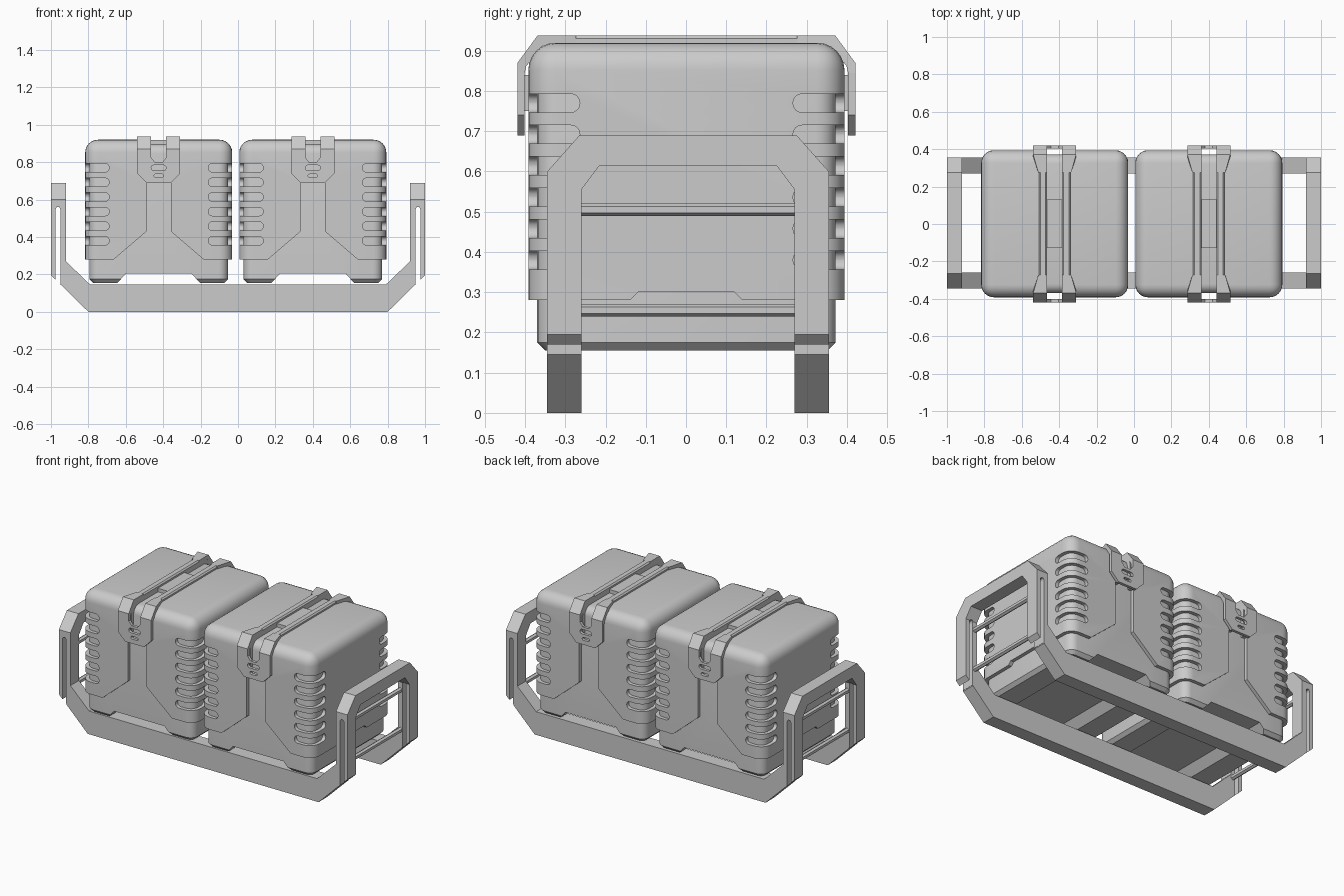
import bpy, bmesh
from mathutils import Vector
from math import radians, pi

if "Cube" in bpy.data.objects:
    bpy.data.objects.remove(bpy.data.objects["Cube"])


def finish(bm, name):
    bmesh.ops.recalc_face_normals(bm, faces=bm.faces[:])
    me = bpy.data.meshes.new(name)
    bm.to_mesh(me)
    bm.free()
    ob = bpy.data.objects.new(name, me)
    bpy.context.collection.objects.link(ob)
    return ob


def prism(name, pts, axis, a, b):
    """Profile (p, z) extruded along x or y from a to b."""
    bm = bmesh.new()
    at = (lambda p, t: (t, p[0], p[1])) if axis == 'x' else (lambda p, t: (p[0], t, p[1]))
    lo = [bm.verts.new(at(p, a)) for p in pts]
    hi = [bm.verts.new(at(p, b)) for p in pts]
    n = len(pts)
    bm.faces.new(lo)
    bm.faces.new(hi[::-1])
    for i in range(n):
        bm.faces.new((lo[i], lo[(i + 1) % n], hi[(i + 1) % n], hi[i]))
    return finish(bm, name)


def add_box(bm, lo, hi, r=0, seg=3, pick=lambda u, v: True):
    """Box between two corners, with the picked edges rounded."""
    lo, hi = Vector(lo), Vector(hi)
    vs = bmesh.ops.create_cube(bm, size=1)['verts']
    for v in vs:
        v.co = Vector((lo[i] + (v.co[i] + .5) * (hi[i] - lo[i]) for i in range(3)))
    if r:
        edges = {e for v in vs for e in v.link_edges if pick(e.verts[0].co, e.verts[1].co)}
        bmesh.ops.bevel(bm, geom=list(edges), offset=r, segments=seg, profile=.5,
                        affect='EDGES', clamp_overlap=True)


def box(name, lo, hi, **kw):
    bm = bmesh.new()
    add_box(bm, lo, hi, **kw)
    return finish(bm, name)


def cut(ob, *cutters):
    for c in cutters:
        c.hide_render = True
        m = ob.modifiers.new('cut', 'BOOLEAN')
        m.operation, m.solver, m.object = 'DIFFERENCE', 'EXACT', c
    dg = bpy.context.evaluated_depsgraph_get()
    me = bpy.data.meshes.new_from_object(ob.evaluated_get(dg))
    ob.modifiers.clear()
    ob.data = me
    for c in cutters:
        bpy.data.objects.remove(c)


def smooth(ob):
    bpy.ops.object.select_all(action='DESELECT')
    ob.select_set(True)
    bpy.context.view_layer.objects.active = ob
    bpy.ops.object.shade_smooth_by_angle(angle=radians(32))


def both(pts):
    """Complete a half profile by mirroring it."""
    return pts + [(-p, z) for p, z in reversed(pts)]


parts = []

# outer shell with a rounded lid, corner grooves and cut-away skirt
H = .393
shell = box('case_shell', (-H, -H, .28), (H, H, .92), r=.068, seg=6,
            pick=lambda u, v: max(u.z, v.z) > .5)
bm = bmesh.new()
for i in range(6):
    z = .77 - i * .078
    for sx in (-1, 1):
        for sy in (-1, 1):
            x, y = sorted((sx * .265, sx * .6)), sorted((sy * .265, sy * .6))
            add_box(bm, (x[0], y[0], z - .023), (x[1], y[1], z + .023), r=.022, seg=4)
grooves = finish(bm, 'groove_cutter')
front_cut = prism('front_cutter', both([(.275, .25), (.24, .28), (.065, .43), (.065, .70),
                                        (.04, .70), (.04, 1.0)]), 'y', -.6, .6)
side_cut = prism('side_cutter', both([(.16, .26), (.12, .30)]), 'x', -.6, .6)
cut(shell, grooves, front_cut, side_cut)
parts.append(shell)

# inner hull with chamfered foot and a channel underneath
K = .371
bm = bmesh.new()
add_box(bm, (-K, -K, .155), (K, K, .897), r=.05, seg=5,
        pick=lambda u, v: max(u.z, v.z) > .5)
foot = [e for e in bm.edges if max(v.co.z for v in e.verts) < .16]
bmesh.ops.bevel(bm, geom=foot, offset=.02, segments=1, affect='EDGES', profile=.5)
hull = finish(bm, 'case_hull')
cut(hull, prism('channel_cutter', both([(.233, .14), (.22, .155), (.175, .205)]), 'y', -.6, .6))
parts.append(hull)

# raised block in the middle of the lid groove
parts.append(box('lid_block', (-.045, -.13, .86), (.045, .13, .919)))

# straps over the lid
for s in (-1, 1):
    x = sorted((s * .04, s * .085))
    parts.append(box('strap_rail', (x[0], -.28, .912), (x[1], .28, .938), r=.008, seg=1,
                     pick=lambda u, v: min(u.z, v.z) > .93 and abs(u.y - v.y) > .1))

for sy in (-1, 1):
    # bent prongs running over the lid edge
    bend = [(.275, .938), (.37, .938), (.42, .87), (.42, .845), (.402, .845),
            (.398, .862), (.358, .912), (.275, .912)]
    for s in (-1, 1):
        prong = prism('buckle_prong', [(sy * y, z) for y, z in bend], 'x', s * .04, s * .115)
        for v in prong.data.vertices:          # taper towards the rails
            if abs(v.co.x) > .1 and abs(v.co.y) < .3:
                v.co.x = s * .088
        parts.append(prong)
    # buckle plate with notch and two slots
    y = sorted((sy * .402, sy * .42))
    plate = prism('buckle_plate', both([(.02, .80), (.04, .825), (.04, .85), (.115, .85),
                                        (.115, .74), (.065, .69)]), 'y', *y)
    bm = bmesh.new()
    for z, w, h in ((.77, .04, .014), (.727, .025, .009)):
        add_box(bm, (-w, y[0] - .05, z - h), (w, y[1] + .05, z + h), r=h * .95, seg=4,
                pick=lambda u, v: abs(u.y - v.y) > .05)
    cut(plate, finish(bm, 'slot_cutter'))
    parts.append(plate)
    # pegs joining the plate to the shell
    for s in (-1, 1):
        x = sorted((s * .072, s * .10))
        yy = sorted((sy * .38, sy * .41))
        parts.append(box('buckle_peg', (x[0], yy[0], .75), (x[1], yy[1], .84)))

# two identical cases
for ob in parts:
    smooth(ob)
    twin = ob.copy()
    bpy.context.collection.objects.link(twin)
    ob.location = (-.424, .001, 0)
    twin.location = (.40, .001, 0)

# carrying frame: bottom rails
Y = .005
rail = [(.80, 0), (.948, .145), (.95, .20), (.95, .29), (.92, .27), (.79, .145)]
for s in (-1, 1):
    prism('bottom_rail', both(rail), 'y', Y + s * .265, Y + s * .35)

# end handles with slit posts, and their crossbars
arch = both([(.265, .15), (.35, .15), (.35, .60), (.27, .69)])
arch = [(.265, .15), (.35, .15), (.35, .60), (.27, .69), (-.27, .69), (-.35, .60), (-.35, .15),
        (-.265, .15), (-.265, .555), (-.22, .615), (.22, .615), (.265, .555)]
slit = [(.95, .05), (.95, .55), (.956, .56), (.969, .56), (.975, .55), (.975, .17),
        (1.10, .295), (1.10, .05)]
for s in (-1, 1):
    handle = prism('end_handle', [(y + Y, z) for y, z in arch], 'x', s * .92, s * 1.0)
    cut(handle, prism('slit_cutter', [(s * x, z) for x, z in slit], 'y', -.6, .6))
    for z in (.255, .505):
        bar = [(Y, 0)]
        bar = [(.922, z - .008), (.935, z - .016), (.948, z - .008),
               (.948, z + .008), (.935, z + .016), (.922, z + .008)]
        prism('handle_crossbar', [(s * x, q) for x, q in bar], 'y', Y - .27, Y + .27)
